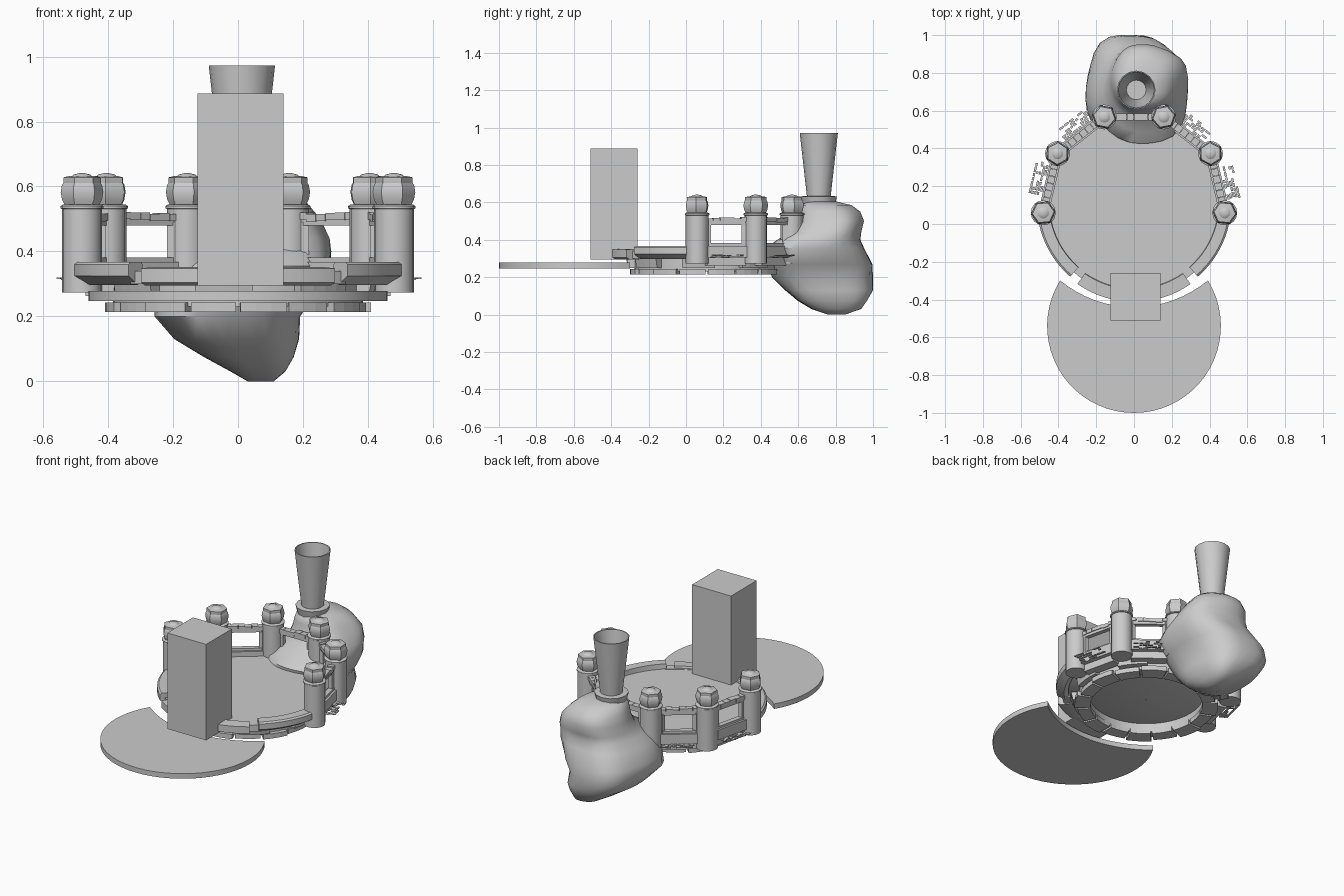
import bpy, bmesh, math, random
from math import sin, cos, pi, radians
from mathutils import Vector, noise

if "Cube" in bpy.data.objects:
    bpy.data.objects.remove(bpy.data.objects["Cube"])

random.seed(4)
CY = 0.11                       # centre of the round basin
PR = 0.483                      # pillar ring radius
PILLARS = [-96, -57, -19, 19, 57, 96]   # degrees clockwise from +y


def polar(r, deg, z):
    a = radians(deg)
    return Vector((r * sin(a), CY + r * cos(a), z))


def finish(bm, name, smooth=None):
    bmesh.ops.remove_doubles(bm, verts=bm.verts, dist=1e-5)
    bmesh.ops.recalc_face_normals(bm, faces=bm.faces)
    me = bpy.data.meshes.new(name)
    bm.to_mesh(me)
    bm.free()
    ob = bpy.data.objects.new(name, me)
    bpy.context.collection.objects.link(ob)
    if smooth:
        bpy.ops.object.select_all(action='DESELECT')
        ob.select_set(True)
        bpy.context.view_layer.objects.active = ob
        bpy.ops.object.shade_smooth_by_angle(angle=radians(smooth))
    return ob


def loft(bm, rings, caps=True):
    rows = [[bm.verts.new(p) for p in ring] for ring in rings]
    n = len(rows[0])
    for a, b in zip(rows, rows[1:]):
        for i in range(n):
            j = (i + 1) % n
            bm.faces.new((a[i], a[j], b[j], b[i]))
    if caps:
        bm.faces.new(rows[0])
        bm.faces.new(rows[-1])


def lathe(bm, profile, n, cx, cy, turn=0, caps=True):
    loft(bm, [[(cx + r * cos(turn + 2 * pi * i / n), cy + r * sin(turn + 2 * pi * i / n), z)
               for i in range(n)] for r, z in profile], caps)


def sweep(bm, profile, a0, a1, steps):
    # closed (r, z) profile swept round the basin centre
    loft(bm, [[polar(r, a0 + (a1 - a0) * k / steps, z) for r, z in profile]
              for k in range(steps + 1)])


def beam(bm, p, q, w, h):
    # box running from p to q
    d = (q - p).normalized()
    s = d.cross(Vector((0, 0, 1)))
    s = (Vector((1, 0, 0)) if s.length < .01 else s.normalized())
    u = s.cross(d)
    loft(bm, [[e + s * (w / 2 * i) + u * (h / 2 * j)
               for i, j in ((-1, -1), (1, -1), (1, 1), (-1, 1))] for e in (p, q)])


# Tall block at the front
bm = bmesh.new()
loft(bm, [[(-.125, -.51, z), (.14, -.51, z), (.14, -.26, z), (-.125, -.26, z)] for z in (.295, .887)])
finish(bm, "front_block")

# Crescent platform
pts = []
for k in range(41):
    a = radians(31.6 - 243.2 * k / 40)
    pts.append((.46 * cos(a), -.54 + .46 * sin(a)))
t = math.asin(.39 / .61)
for k in range(1, 16):
    a = -t + 2 * t * k / 16
    pts.append((.61 * sin(a), .17 - .61 * cos(a)))
bm = bmesh.new()
loft(bm, [[(x, y, z) for x, y in pts] for z in (.247, .278)])
finish(bm, "crescent_platform", 30)

# Water sheet and the bowl beneath it
bm = bmesh.new()
bmesh.ops.create_circle(bm, cap_ends=True, segments=48, radius=.457)
bmesh.ops.translate(bm, verts=bm.verts, vec=(0, CY, .338))
finish(bm, "water")
bm = bmesh.new()
lathe(bm, [(.455, .335), (.42, .305), (.34, .285), (.25, .268), (.12, .256), (.002, .252)], 48, 0, CY, caps=False)
finish(bm, "bowl", 40)

# Curved front rim: two sides and a lower front section
bm = bmesh.new()
side = [(.445, .31), (.47, .297), (.515, .325), (.515, .36), (.505, .368), (.45, .368)]
for s in (-1, 1):
    sweep(bm, side, s * 97, s * 139, 10)
front = [(.44, .295), (.5, .295), (.522, .305), (.522, .348), (.455, .352)]
for a0, a1 in ((145, 165), (165, 195), (195, 215)):
    sweep(bm, front, a0, a1, 6)
sweep(bm, [(.44, .30), (.485, .30), (.485, .34), (.44, .34)], 137, 223, 16)
finish(bm, "front_rim", 30)

# Foundation ring and stone blocks
bm = bmesh.new()
loft(bm, [[(r * cos(2 * pi * i / 48), CY + r * sin(2 * pi * i / 48), z) for i in range(48)]
          for r, z in ((.325, .23), (.385, .23), (.385, .30), (.325, .30), (.325, .23))], False)
finish(bm, "foundation_ring", 30)
bm = bmesh.new()
N = 16
for k in range(N):
    a = 360 / N * k
    out = .41 if k % 2 else .395
    sweep(bm, [(.32, .214), (out, .214), (out, .243), (.32, .243)], a + 1, a + 360 / N - 1, 3)
    if k % 2 == 0:
        sweep(bm, [(.35, .25), (.42, .25), (.43, .30), (.35, .30)], a - 6, a + 18, 4)
finish(bm, "foundation_blocks")

# Pillars with six-sided caps
for k, deg in enumerate(PILLARS):
    c = polar(PR, deg, 0)
    bm = bmesh.new()
    lathe(bm, [(.061, .273), (.061, .53)], 16, c.x, c.y)
    lathe(bm, [(.06, .53), (.066, .533), (.066, .54), (.058, .545)], 16, c.x, c.y)
    lathe(bm, [(.052, .54), (.062, .56), (.066, .583), (.062, .605), (.052, .618)],
          6, c.x, c.y, pi / 2 - radians(deg))
    lathe(bm, [(.055, .60), (.058, .61), (.058, .628), (.04, .632)], 6, c.x, c.y, pi / 2 - radians(deg))
    lathe(bm, [(.035, .628), (.025, .637), (.008, .641)], 12, c.x, c.y)
    finish(bm, f"pillar_{k + 1}", 40)

# Walls, window frames and rails between the pillars
for k in range(5):
    a, b = PILLARS[k], PILLARS[k + 1]

    def at(f, z, dr=0):
        p = polar(PR + dr, a, z).lerp(polar(PR + dr, b, z), f)
        return p
    bm = bmesh.new()
    beam(bm, at(.08, .337), at(.92, .337), .055, .062)
    beam(bm, at(.12, .372), at(.88, .372), .03, .02)
    beam(bm, at(.15, .285, -.03), at(.85, .285, -.03), .06, .045)
    beam(bm, at(.1, .492), at(.9, .492), .028, .024)
    for i in range(6):              # uneven coping stones
        f = .14 + .12 * i
        z = .505 + random.uniform(-.003, .006)
        beam(bm, at(f, z), at(f + .115, z), .038, .022)
    for f in (.2, .8):
        beam(bm, at(f, .36), at(f, .49), .025, .025)
    finish(bm, f"balustrade_{k + 1}")

# Small loose tiles outside the four side walls
bm = bmesh.new()
for mid in (-76.5, -38, 38, 76.5):
    n = polar(1, mid, 0) - polar(0, mid, 0)
    tan = Vector((n.y, -n.x, 0))
    for row in range(5):
        x = -.085 + random.uniform(0, .02)
        while x < .08:
            w = random.uniform(.014, .032)
            if random.random() < .72:
                r = .492 + row * .0145
                p = polar(r, mid, .306 + row * .003) + tan * x
                beam(bm, p, p + tan * w, .0115, .005)
            x += w + .005
finish(bm, "wall_tiles")

# Rock, lofted from rounded cross-sections (z, xmin, xmax, ymin, ymax)
levels = [(.0, .03, .11, .76, .85), (.03, -.02, .15, .67, .93), (.075, -.1, .18, .59, .96),
          (.13, -.19, .2, .52, .99), (.2, -.25, .2, .45, .995), (.27, -.25, .24, .44, 1.0),
          (.355, -.21, .28, .43, .96), (.4, -.17, .28, .49, .935), (.44, -.14, .275, .56, .935),
          (.5, -.12, .25, .60, .945), (.55, -.1, .21, .61, .925), (.585, -.08, .17, .62, .88),
          (.605, -.05, .1, .65, .8)]
bm = bmesh.new()
rings = []
for z, x0, x1, y0, y1 in levels:
    ring = []
    for i in range(28):
        a = 2 * pi * i / 28
        c, s = cos(a), sin(a)
        q = (abs(c) ** 2.5 + abs(s) ** 2.5) ** (-1 / 2.5)
        q *= 1 + .1 * noise.noise((c * 1.3, s * 1.3, z * 4)) * (z > 0)
        ring.append(((x0 + x1) / 2 + (x1 - x0) / 2 * q * c, min(1, (y0 + y1) / 2 + (y1 - y0) / 2 * q * s), z))
    rings.append(ring)
loft(bm, rings)
finish(bm, "rock", 45)

# Funnel and its collar on the rock
bm = bmesh.new()
lathe(bm, [(.08, .56), (.097, .632), (.05, .636)], 12, .012, .71)
finish(bm, "funnel_collar", 35)
bm = bmesh.new()
lathe(bm, [(.06, .60), (.102, .972), (.096, .972), (.052, .645)], 16, .012, .71)
finish(bm, "funnel", 35)
